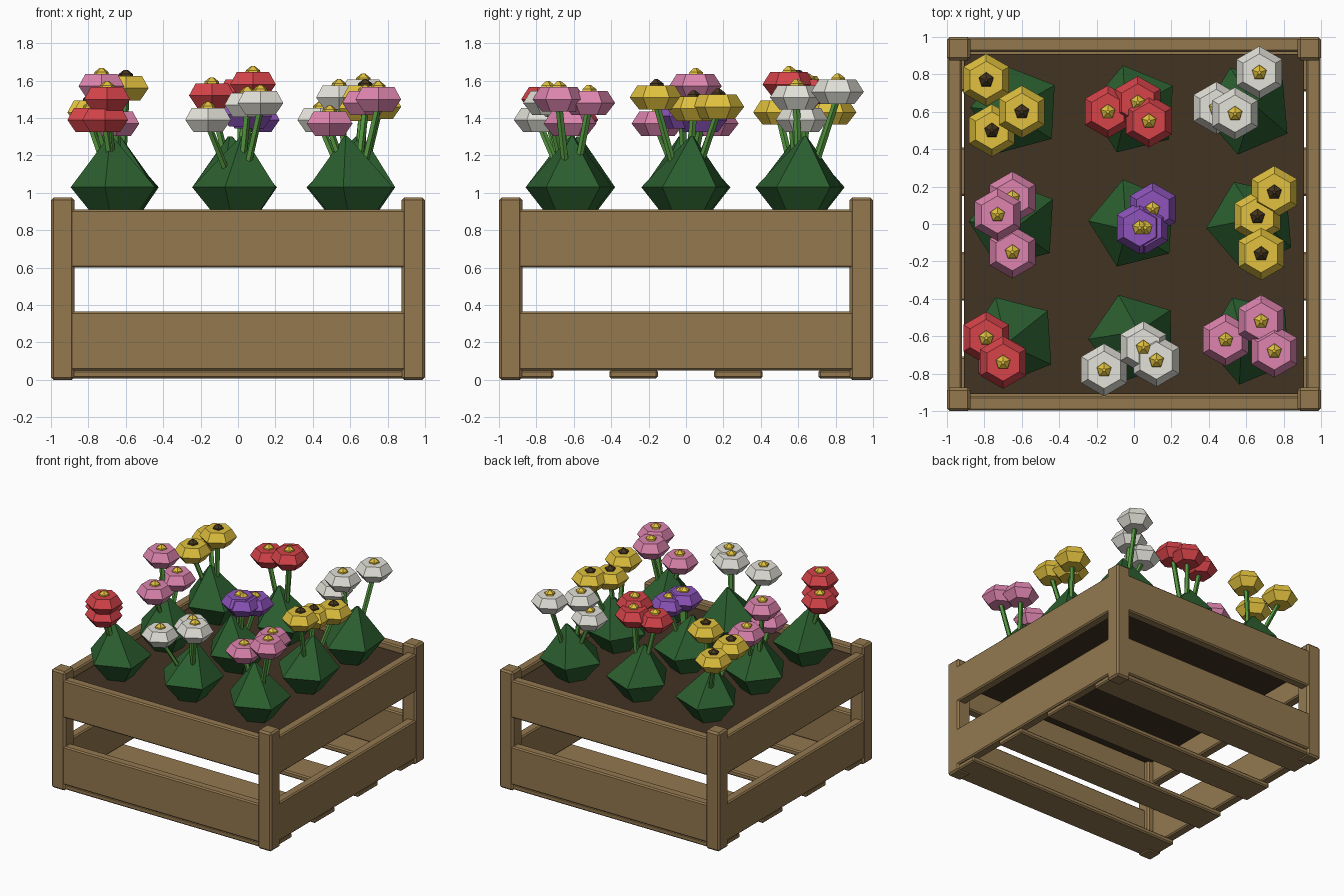
import bpy, bmesh, math, random
from mathutils import Vector

random.seed(4)
if "Cube" in bpy.data.objects:
    bpy.data.objects.remove(bpy.data.objects["Cube"])


def material(name, rgb):
    """Flat material from 0-255 display colour, stored as linear values."""
    lin = [((c / 255 + 0.055) / 1.055) ** 2.4 for c in rgb]
    mat = bpy.data.materials.new(name)
    mat.use_nodes = True
    mat.diffuse_color = (*lin, 1)
    mat.node_tree.nodes["Principled BSDF"].inputs["Base Color"].default_value = (*lin, 1)
    return mat


wood = material("crate wood", (147, 120, 79))
earth = material("dark soil", (65, 51, 34))
leaf = material("leaf green", (43, 95, 47))
stalk = material("stem green", (82, 148, 62))
seed = material("dark seed brown", (70, 54, 30))
petals = {
    "yellow": material("yellow", (225, 193, 62)),
    "red": material("red", (213, 67, 73)),
    "pink": material("pink", (221, 132, 174)),
    "white": material("white", (226, 225, 216)),
    "purple": material("purple", (142, 84, 188)),
}


def finish(name, bm, mat):
    bmesh.ops.recalc_face_normals(bm, faces=bm.faces)
    mesh = bpy.data.meshes.new(name)
    bm.to_mesh(mesh)
    bm.free()
    mesh.materials.append(mat)
    obj = bpy.data.objects.new(name, mesh)
    bpy.context.collection.objects.link(obj)
    return obj


def box(name, low, high, mat, bevel=0.0):
    bm = bmesh.new()
    bmesh.ops.create_cube(bm, size=1)
    low, high = Vector(low), Vector(high)
    for v in bm.verts:
        v.co = (low + high) / 2 + v.co * (high - low)
    if bevel:
        bmesh.ops.bevel(bm, geom=bm.edges[:], offset=bevel, segments=1, affect="EDGES")
    return finish(name, bm, mat)


def loft(name, rings, sides, start, mat):
    """Skin a stack of polygons, each given as (radius, centre)."""
    bm = bmesh.new()
    loops = []
    for radius, centre in rings:
        angles = [start + math.tau * i / sides for i in range(sides)]
        loops.append([bm.verts.new(Vector(centre) + radius * Vector((math.cos(a), math.sin(a), 0)))
                      for a in angles])
    for lower, upper in zip(loops, loops[1:]):
        for i in range(sides):
            j = (i + 1) % sides
            bm.faces.new((lower[i], lower[j], upper[j], upper[i]))
    bm.faces.new(loops[0])
    bm.faces.new(loops[-1])
    return finish(name, bm, mat)


# Crate: corner posts
for side_x, label_x in ((1, "left"), (-1, "right")):
    for side_y, label_y in ((-1, "front"), (1, "back")):
        x, y = 0.9375 * side_x, 0.9375 * side_y
        box(f"{label_y}_{label_x}_post", (x - 0.0625, y - 0.0625, 0),
            (x + 0.0625, y + 0.0625, 0.975), wood, 0.014)

# Crate: two boards on every side, flush with the posts
for level, bottom, top in (("lower", 0.05, 0.365), ("upper", 0.6, 0.91)):
    for side, label in ((1, "back"), (-1, "front")):
        y = 0.959 * side
        box(f"{label}_{level}_board", (-0.91, y - 0.039, bottom), (0.91, y + 0.039, top), wood, 0.01)
    for side, label in ((1, "left"), (-1, "right")):
        x = 0.959 * side
        box(f"{label}_{level}_board", (x - 0.039, -0.91, bottom), (x + 0.039, 0.91, top), wood, 0.01)

# Crate: floor slats
for i, y in enumerate((-0.848, -0.28, 0.28, 0.848)):
    half = 0.13 if abs(y) < 0.5 else 0.14
    box(f"floor_slat_{i + 1}", (-0.988, y - half, 0.008), (0.988, y + half, 0.053), wood, 0.01)

# Soil bed
box("soil", (-0.908, -0.908, 0.77), (0.908, 0.908, 0.865), earth)


def bush(name, x, y):
    turn = math.radians(36 + random.uniform(-6, 6))
    lean_x, lean_y = random.uniform(-0.05, 0.05), random.uniform(-0.05, 0.05)
    loft(name, [(0.1, (x, y, 0.85)), (0.245, (x, y, 1.03)),
                (0.012, (x + lean_x, y + lean_y, 1.3))], 5, turn, leaf)


def flower(name, root, head, colour):
    head = Vector(head)
    up = Vector((0, 0, 1))
    # Stem from inside the bush to the flower head
    base = Vector((*root, 1.08))
    base.xy += (head.xy - base.xy) * 0.3
    loft(name + "_stem", [(0.02, base), (0.02, head - up * 0.03)], 5, 0, stalk)
    # Faceted petal head
    loft(name + "_petals", [(0.09, head - up * 0.065), (0.141, head), (0.1, head + up * 0.065)],
         6, math.pi / 2, petals[colour])
    # Raised middle
    middle = seed if colour == "yellow" else petals["yellow"]
    loft(name + "_middle", [(0.043, head + up * 0.055), (0.04, head + up * 0.075),
                            (0.01, head + up * 0.098)], 5, math.pi / 2, middle)


# Nine plants: bush position, colour, flower heads
plants = [
    ("back_right", -0.63, 0.61, "yellow", [(-.79, .77, 1.43), (-.6, .6, 1.56), (-.76, .5, 1.43)]),
    ("back_middle", 0, 0.61, "red", [(-.14, .6, 1.52), (.02, .65, 1.54), (.08, .55, 1.58)]),
    ("back_left", 0.61, 0.61, "white", [(.44, .62, 1.39), (.54, .59, 1.51), (.67, .81, 1.54)]),
    ("middle_right", -0.64, 0, "pink", [(-.65, .14, 1.37), (-.73, .05, 1.57), (-.65, -.15, 1.37)]),
    ("centre", 0, 0, "purple", [(.03, -.02, 1.42), (.06, -.02, 1.41), (.1, .08, 1.39)]),
    ("middle_left", 0.63, 0, "yellow", [(.75, .17, 1.46), (.66, .04, 1.45), (.68, -.16, 1.51)]),
    ("front_right", -0.65, -0.62, "red", [(-.79, -.61, 1.39), (-.7, -.74, 1.5), (-.71, -.73, 1.39)]),
    ("front_middle", 0, -0.61, "white", [(-.16, -.78, 1.39), (.05, -.66, 1.47), (.12, -.73, 1.48)]),
    ("front_left", 0.62, -0.62, "pink", [(.49, -.62, 1.37), (.68, -.52, 1.48), (.75, -.68, 1.5)]),
]
for place, x, y, colour, heads in plants:
    bush(f"{place}_bush", x, y)
    for i, head in enumerate(heads):
        flower(f"{place}_flower_{i + 1}", (x, y), head, colour)
